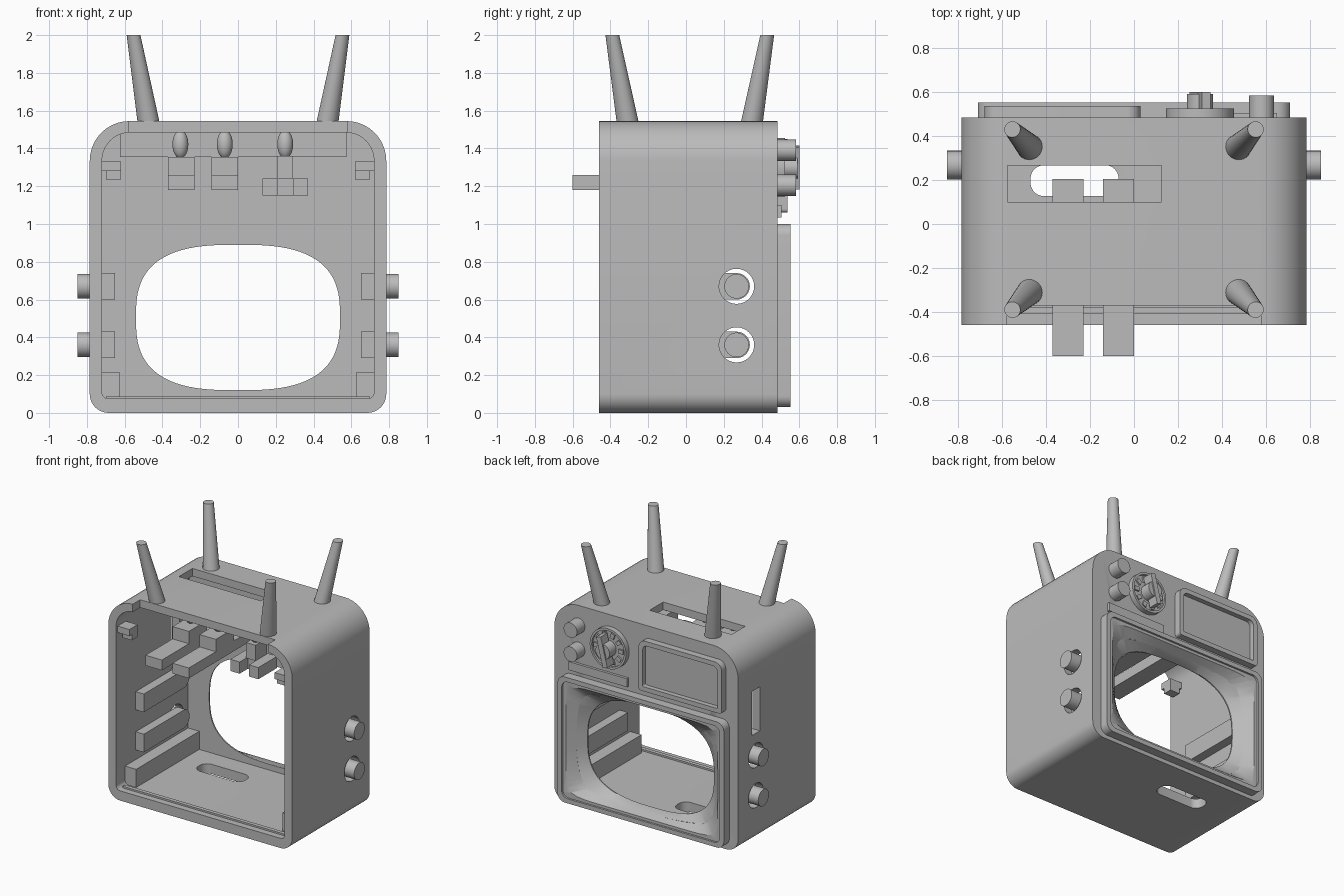
import bpy, bmesh, math
from mathutils import Matrix, Vector

cube = bpy.data.objects.get("Cube")
if cube:
    bpy.data.objects.remove(cube, do_unlink=True)

grey = bpy.data.materials.new("plain_grey")
grey.use_nodes = True
grey.diffuse_color = (0.5, 0.5, 0.5, 1)
grey.node_tree.nodes["Principled BSDF"].inputs["Base Color"].default_value = (0.5, 0.5, 0.5, 1)


def finish(name, bm):
    bmesh.ops.recalc_face_normals(bm, faces=bm.faces[:])
    me = bpy.data.meshes.new(name)
    bm.to_mesh(me)
    bm.free()
    me.materials.append(grey)
    ob = bpy.data.objects.new(name, me)
    bpy.context.collection.objects.link(ob)
    return ob


def activate(ob):
    bpy.ops.object.select_all(action='DESELECT')
    ob.select_set(True)
    bpy.context.view_layer.objects.active = ob


def cut(ob, cutter):
    activate(ob)
    mod = ob.modifiers.new("cut", 'BOOLEAN')
    mod.operation, mod.solver, mod.object = 'DIFFERENCE', 'EXACT', cutter
    bpy.ops.object.modifier_apply(modifier=mod.name)
    bpy.data.objects.remove(cutter, do_unlink=True)


def loft(name, loops):
    bm = bmesh.new()
    rings = [[bm.verts.new(p) for p in loop] for loop in loops]
    for a, b in zip(rings, rings[1:]):
        for i in range(len(a)):
            j = (i + 1) % len(a)
            bm.faces.new((a[i], a[j], b[j], b[i]))
    bm.faces.new(rings[0])
    bm.faces.new(rings[-1])
    return finish(name, bm)


def round_rect(x0, x1, z0, z1, bottom_r, top_r, steps=10):
    pts = []
    corners = ((x1, z1, -1, -1, top_r), (x0, z1, 1, -1, top_r),
               (x0, z0, 1, 1, bottom_r), (x1, z0, -1, 1, bottom_r))
    for q, (x, z, sx, sz, r) in enumerate(corners):
        for k in range(steps + 1):
            a = math.pi / 2 * (q + k / steps)
            pts.append((x + sx * r + r * math.cos(a), z + sz * r + r * math.sin(a)))
    return pts


def prism(name, pts, y0, y1):
    return loft(name, [[(x, y, z) for x, z in pts] for y in (y0, y1)])


def superellipse(y, cz, rx, rz, n, count=96):
    pts = []
    for i in range(count):
        a = math.tau * i / count
        c, s = math.cos(a), math.sin(a)
        k = (abs(c) ** n + abs(s) ** n) ** (-1 / n)
        pts.append((rx * c * k, y, cz + rz * s * k))
    return pts


def box(name, x0, x1, y0, y1, z0, z1):
    bm = bmesh.new()
    size = Matrix.Diagonal((x1 - x0, y1 - y0, z1 - z0, 1))
    mid = Matrix.Translation(((x0 + x1) / 2, (y0 + y1) / 2, (z0 + z1) / 2))
    bmesh.ops.create_cube(bm, size=1, matrix=mid @ size)
    return finish(name, bm)


def rod(name, p0, p1, r0, r1=None, sides=32):
    p0, p1 = Vector(p0), Vector(p1)
    d = p1 - p0
    m = Matrix.Translation((p0 + p1) / 2) @ d.to_track_quat('Z', 'Y').to_matrix().to_4x4()
    bm = bmesh.new()
    bmesh.ops.create_cone(bm, cap_ends=True, segments=sides, radius1=r0,
                          radius2=r0 if r1 is None else r1, depth=d.length, matrix=m)
    return finish(name, bm)


def funnel():
    return loft("funnel_cutter", [superellipse(0.3, 0.505, 0.54, 0.385, 2.8),
                                  superellipse(0.43, 0.505, 0.54, 0.385, 2.8),
                                  superellipse(0.54, 0.515, 0.65, 0.43, 11),
                                  superellipse(0.7, 0.515, 0.65, 0.43, 11)])


# Hollow cabinet, open at the front
body = prism("cabinet", round_rect(-0.785, 0.785, 0, 1.545, 0.1, 0.21), -0.46, 0.485)
cut(body, prism("cavity", round_rect(-0.72, 0.72, 0.075, 1.485, 0.035, 0.15), -0.6, 0.42))
cut(body, funnel())
cut(body, box("edge_notch", -0.577, 0.577, -0.6, -0.37, 1.4, 1.7))
cut(body, box("top_slot", -0.575, 0.125, 0.1, 0.265, 1.4, 1.7))
cut(body, box("side_slot", -0.9, -0.65, 0.22, 0.315, 0.84, 1.18))
KNOB_Y = 0.268
KNOB_Z = (0.67, 0.36)
for z in KNOB_Z:
    cut(body, rod("knob_hole", (-1, KNOB_Y, z), (1, KNOB_Y, z), 0.093))
floor_slot = prism("floor_slot", round_rect(-0.47, -0.07, -0.07, 0.07, 0.06, 0.06), -0.1, 0.2)
floor_slot.data.transform(Matrix.Translation((0, 0.197, 0)) @ Matrix.Rotation(math.pi / 2, 4, 'X'))
cut(body, floor_slot)

# Screen bezel with stepped rim and funnel opening
bezel = prism("screen_bezel", round_rect(-0.71, 0.71, 0.03, 1.0, 0.06, 0.06), 0.48, 0.553)
cut(bezel, prism("rim_step", round_rect(-0.675, 0.675, 0.065, 0.965, 0.05, 0.05), 0.538, 0.7))
cut(bezel, funnel())

# Recessed panel beside the dial
panel = prism("speaker_panel", round_rect(-0.68, 0.03, 1.06, 1.45, 0.02, 0.06), 0.48, 0.537)
cut(panel, prism("panel_recess", round_rect(-0.645, -0.005, 1.095, 1.415, 0.01, 0.04), 0.5, 0.7))
box("name_strip", 0.15, 0.65, 0.48, 0.505, 1.035, 1.1)

# Dial with raised marks, hub and pointer
DX, DZ = 0.3, 1.3
dial = rod("dial_plate", (DX, 0.48, DZ), (DX, 0.525, DZ), 0.155, sides=48)
cut(dial, rod("dial_recess", (DX, 0.508, DZ), (DX, 0.6, DZ), 0.138, sides=48))
for i in range(10):
    a = math.tau * i / 10
    mark = box("dial_mark", 0.085, 0.125, 0.5, 0.52, -0.016, 0.016)
    mark.data.transform(Matrix.Translation((DX, 0, DZ)) @ Matrix.Rotation(a, 4, 'Y'))
rod("dial_hub", (DX, 0.5, DZ), (DX, 0.59, DZ), 0.06)
pointer = box("dial_pointer", -0.02, 0.02, 0.52, 0.6, -0.115, 0.115)
pointer.data.transform(Matrix.Translation((DX, 0, DZ)) @ Matrix.Rotation(0.25, 4, 'Y'))
for z in (1.39, 1.205):
    rod("face_knob", (0.58, 0.48, z), (0.58, 0.583, z), 0.057)

# Side knobs, their inner slide bars, lower rails and corner brackets
for s in (-1, 1):
    def side_box(name, xa, xb, *rest):
        box(name, min(s * xa, s * xb), max(s * xa, s * xb), *rest)
    for z in KNOB_Z:
        rod("side_knob", (s * 0.66, KNOB_Y, z), (s * 0.85, KNOB_Y, z), 0.065)
        rod("slide_bar_end", (s * 0.65, KNOB_Y, z), (s * 0.72, KNOB_Y, z), 0.07)
        side_box("slide_bar", 0.65, 0.72, -0.22, KNOB_Y, z - 0.07, z + 0.07)
    side_box("lower_rail", 0.625, 0.725, -0.35, 0.43, 0.07, 0.215)
    side_box("corner_bracket", 0.62, 0.725, -0.44, -0.34, 1.28, 1.33)
    side_box("bracket_tab", 0.62, 0.7, -0.41, -0.34, 1.235, 1.28)
box("floor_lip", -0.7, 0.7, -0.41, -0.38, 0.07, 0.088)
box("rear_crossbar", -0.625, 0.575, 0.3, 0.43, 1.355, 1.49)

# Hanging keys with bulb-shaped stems
for x in (-0.3, -0.07):
    box("key", x - 0.07, x + 0.07, -0.6, 0.205, 1.18, 1.26)
    box("key_block", x - 0.07, x + 0.07, -0.27, -0.05, 1.26, 1.355)
box("clip_stem", 0.21, 0.29, -0.2, -0.06, 1.24, 1.36)
box("clip_bridge", 0.13, 0.37, -0.18, -0.05, 1.15, 1.24)
for x in (0.13, 0.29):
    box("clip_prong", x, x + 0.08, -0.28, -0.18, 1.15, 1.24)
for x in (-0.305, -0.07, 0.25):
    bm = bmesh.new()
    bmesh.ops.create_uvsphere(bm, u_segments=24, v_segments=16, radius=1,
                              matrix=Matrix.Translation((x, -0.14, 1.422))
                              @ Matrix.Diagonal((0.042, 0.042, 0.075, 1)))
    finish("stem_bulb", bm)

# Four splayed tapering legs
for sx in (-1, 1):
    for sy in (-1, 1):
        rod("leg", (sx * 0.467, 0.02 + sy * 0.322, 1.5),
            (sx * 0.553, 0.02 + sy * 0.41, 2.0), 0.061, 0.037)

# Smooth curved faces while keeping edges sharp
for ob in bpy.context.scene.objects:
    if ob.type == 'MESH':
        activate(ob)
        bpy.ops.object.shade_smooth_by_angle(angle=math.radians(30))
# Trim the tilted leg ends level
for ob in bpy.context.scene.objects:
    if ob.name.startswith("leg"):
        for v in ob.data.vertices:
            v.co.z = 2.0 if v.co.z > 1.9 else 1.5
